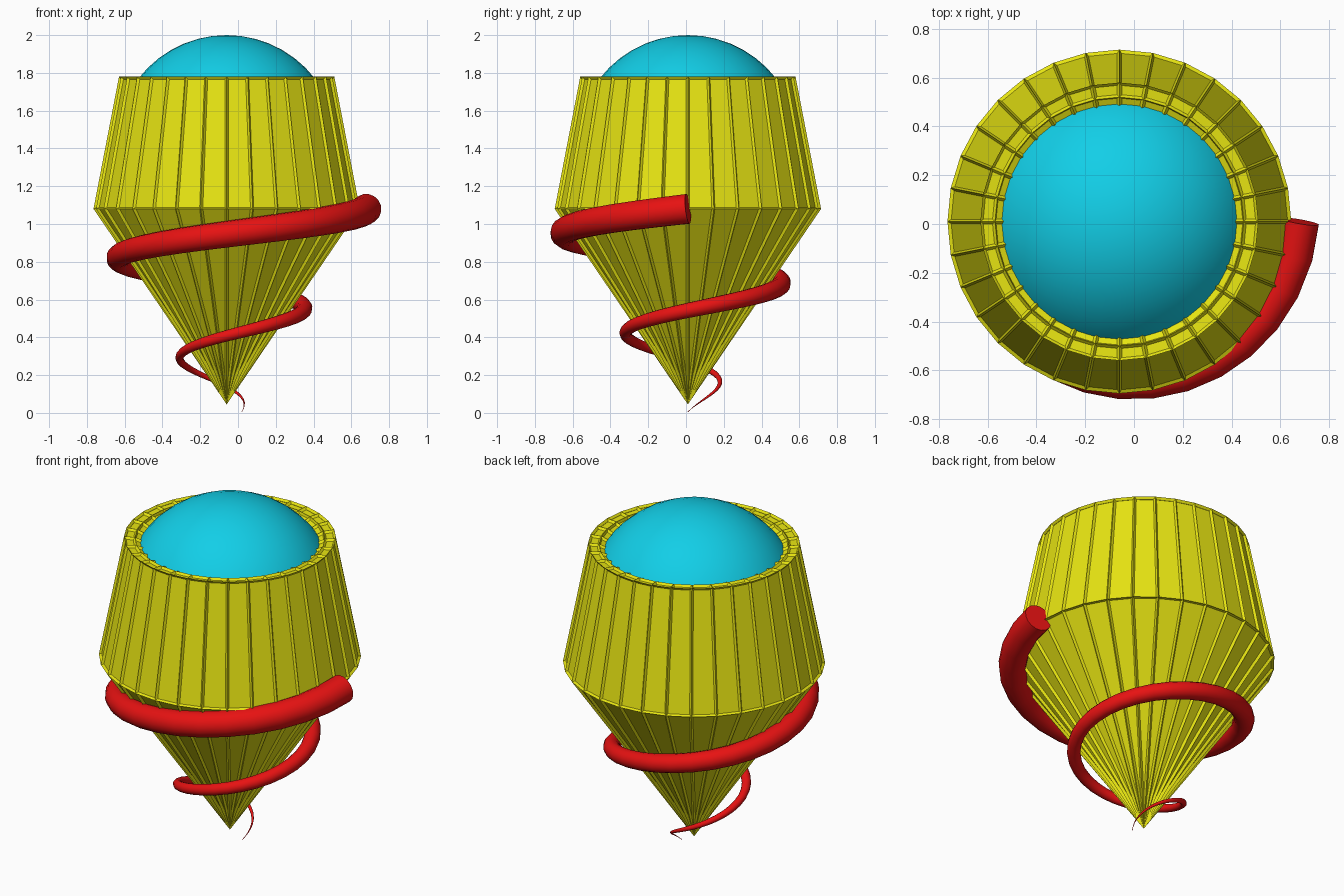
import bpy, bmesh, math

if "Cube" in bpy.data.objects:
    bpy.data.objects.remove(bpy.data.objects["Cube"])

CX, CY = -0.06, 0.01   # axis of the body
SIDES = 32


def material(name, rgb):
    m = bpy.data.materials.new(name)
    m.diffuse_color = (*rgb, 1)
    m.use_nodes = True
    m.node_tree.nodes["Principled BSDF"].inputs["Base Color"].default_value = m.diffuse_color
    return m


yellow = material("yellow", (0.8, 0.78, 0.006))
red = material("red", (0.8, 0.006, 0.006))
cyan = material("cyan", (0.006, 0.62, 0.8))


def add_object(name, bm, mat):
    me = bpy.data.meshes.new(name)
    bm.to_mesh(me)
    bm.free()
    ob = bpy.data.objects.new(name, me)
    bpy.context.collection.objects.link(ob)
    me.materials.append(mat)
    return ob


def smooth(ob):
    bpy.ops.object.select_all(action='DESELECT')
    ob.select_set(True)
    bpy.context.view_layer.objects.active = ob
    bpy.ops.object.shade_smooth_by_angle(angle=math.radians(40))


# Ribbed body: faceted lathe, every panel sunk between thin ribs
profile = [(0.705, 1.08), (0.57, 1.78), (0.51, 1.775), (0.455, 1.75)]
bm = bmesh.new()
tip = bm.verts.new((CX, CY, 0.045))
rings = []
for r, z in profile:
    rings.append([bm.verts.new((CX + r * math.cos(2 * math.pi * i / SIDES),
                                CY + r * math.sin(2 * math.pi * i / SIDES), z))
                  for i in range(SIDES)])
for i in range(SIDES):
    j = (i + 1) % SIDES
    bm.faces.new((tip, rings[0][j], rings[0][i]))
    for a, b in zip(rings, rings[1:]):
        bm.faces.new((a[i], a[j], b[j], b[i]))
bm.normal_update()
bmesh.ops.inset_individual(bm, faces=bm.faces[:], thickness=0.01, depth=-0.013,
                           use_even_offset=True)
add_object("ribbed_body", bm, yellow)

# Dome: ball seated inside the rim
bm = bmesh.new()
bmesh.ops.create_uvsphere(bm, u_segments=32, v_segments=24, radius=0.59)
bmesh.ops.translate(bm, verts=bm.verts, vec=(CX, CY, 1.41))
smooth(add_object("dome_ball", bm, cyan))

# Tapering spiral: two turns, growing from the tip to the shoulder
cu = bpy.data.curves.new("spiral", 'CURVE')
cu.dimensions = '3D'
cu.bevel_depth = 0.08
cu.bevel_resolution = 6
cu.use_fill_caps = True
sp = cu.splines.new('POLY')
N = 2 * SIDES
sp.points.add(N)
for k, p in enumerate(sp.points):
    t = k / N
    a = t * 4 * math.pi
    r = 0.08 + 0.66 * t
    p.co = (CX + r * math.cos(a), CY + r * math.sin(a), 0.005 + 1.075 * t, 1)
    p.radius = max(t, 0.02)
spiral = bpy.data.objects.new("spiral", cu)
bpy.context.collection.objects.link(spiral)
cu.materials.append(red)
bpy.ops.object.select_all(action='DESELECT')
spiral.select_set(True)
bpy.context.view_layer.objects.active = spiral
bpy.ops.object.convert(target='MESH')
smooth(bpy.context.view_layer.objects.active)
